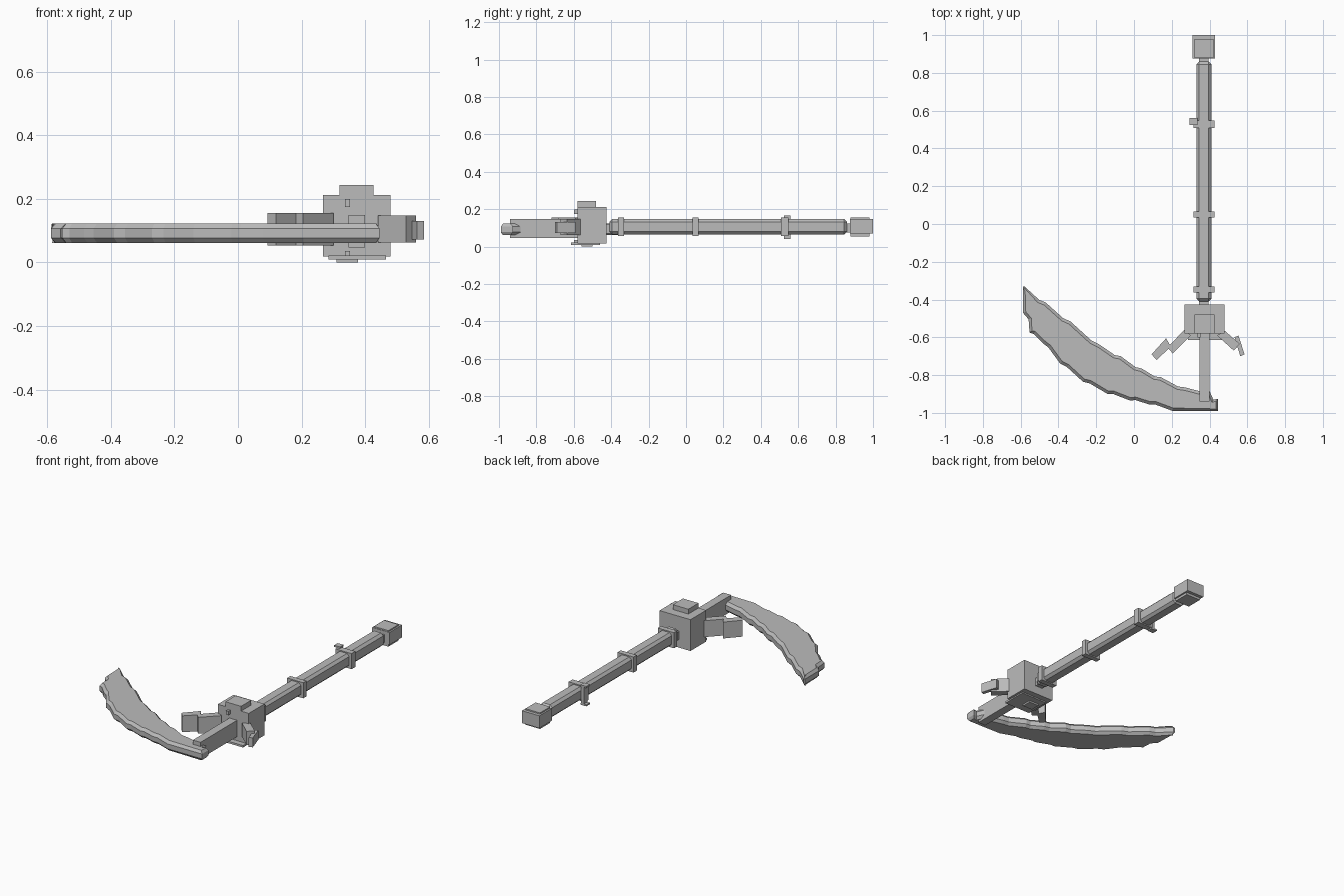
import bpy
import bmesh
from mathutils import Vector

default_cube = bpy.data.objects.get("Cube")
if default_cube:
    bpy.data.objects.remove(default_cube, do_unlink=True)

# Single flat colour
grey = bpy.data.materials.new("plain_grey")
grey.use_nodes = True
colour = (0.5, 0.5, 0.5, 1)
grey.diffuse_color = colour
grey.node_tree.nodes["Principled BSDF"].inputs["Base Color"].default_value = colour


def finish(name, bm):
    """Turn a bmesh into a flat shaded object in the scene."""
    bmesh.ops.recalc_face_normals(bm, faces=bm.faces[:])
    mesh = bpy.data.meshes.new(name)
    bm.to_mesh(mesh)
    bm.free()
    mesh.materials.append(grey)
    obj = bpy.data.objects.new(name, mesh)
    bpy.context.collection.objects.link(obj)
    return obj


def box(name, x, y, z, bevel=0):
    """Box given by its (low, high) range on each axis."""
    bm = bmesh.new()
    bmesh.ops.create_cube(bm, size=1)
    for vert in bm.verts:
        for axis, (low, high) in enumerate((x, y, z)):
            vert.co[axis] = high if vert.co[axis] > 0 else low
    if bevel:
        bmesh.ops.bevel(bm, geom=bm.edges[:], offset=bevel, segments=1,
                        profile=0.5, affect='EDGES')
    return finish(name, bm)


def prism(name, outline, z, chamfer=0):
    """Vertical extrusion of an outline, with optional chamfered caps."""
    bm = bmesh.new()
    low, high = z
    base = bm.faces.new([bm.verts.new((x, y, low)) for x, y in outline])
    extruded = bmesh.ops.extrude_face_region(bm, geom=[base], use_keep_orig=True)
    for item in extruded["geom"]:
        if isinstance(item, bmesh.types.BMVert):
            item.co.z = high
    bmesh.ops.recalc_face_normals(bm, faces=bm.faces[:])
    if chamfer:
        caps = [face for face in bm.faces if abs(face.normal.z) > 0.9]
        for cap in caps:
            bmesh.ops.inset_region(bm, faces=[cap], thickness=chamfer,
                                   depth=chamfer, use_even_offset=False)
    return finish(name, bm)


def serrate(points, depth):
    """Add a shallow notch near the end of every segment of a line."""
    line = []
    for start, end in zip(points, points[1:]):
        a, b = Vector(start), Vector(end)
        along = (b - a).normalized()
        inward = Vector((along.y, -along.x))
        line += [a, a.lerp(b, 0.75) + inward * depth]
    return line + [Vector(points[-1])]


# Shaft with its neck pieces
box("shaft", (.33, .41), (-.41, .86), (.065, .148), bevel=.015)
box("front_neck", (.345, .395), (-.43, -.39), (.07, .12))
box("back_neck", (.345, .395), (.85, .885), (.075, .125))

# Bands around the shaft
for name, middle, half in (("back_band", .528, .019),
                           ("middle_band", .05, .016),
                           ("front_band", -.347, .016)):
    box(name, (.315, .426), (middle - half, middle + half), (.058, .155))

# Hook bracket beside the back band
box("bracket_post", (.312, .33), (.525, .56), (.045, .165))
for name, low in (("bracket_foot", .042), ("bracket_cap", .156)):
    box(name, (.295, .335), (.525, .56), (low, low + .01))

# Pommel
box("pommel", (.31, .43), (.877, 1), (.07, .147))
box("pommel_plates", (.32, .42), (.88, .98), (.055, .155))

# Head block with its cap, base slab and front studs
box("head_block", (.267, .48), (-.58, -.425), (.018, .213))
box("head_cap", (.32, .427), (-.58, -.48), (.2, .243))
box("base_slab", (.285, .465), (-.615, -.46), (.01, .022))
box("base_foot", (.31, .377), (-.56, -.5), (0, .015))
for name, low in (("upper_stud", .175), ("lower_stud", .012)):
    box(name, (.337, .353), (-.6, -.57), (low, low + .024))

# Bar carrying the blade
box("blade_bar", (.347, .4), (-.94, -.57), (.047, .149))

# Cranked side arms
prism("right_arm", [(.267, -.56), (.19, -.64), (.17, -.605), (.093, -.69),
                    (.12, -.72), (.183, -.66), (.205, -.685), (.3, -.59)],
      (.053, .155))
prism("left_arm", [(.48, -.565), (.56, -.635), (.528, -.67), (.44, -.59)],
      (.063, .148))
prism("left_arm_tip", [(.532, -.6), (.553, -.59), (.585, -.69), (.563, -.7)],
      (.072, .131))

# Curved blade: notched inner and outer edges, chamfered all round
inner_edge = [(-.58, -.33), (-.468, -.415), (-.336, -.516), (-.18, -.64),
              (-.07, -.7), (.04, -.765), (.14, -.81), (.27, -.865), (.4, -.885)]
heel = [(.42, -.93), (.445, -.925), (.445, -.99)]
outer_edge = [(.205, -.99), (.08, -.955), (-.02, -.935), (-.14, -.9),
              (-.27, -.835), (-.39, -.74), (-.484, -.63), (-.553, -.575)]
tip = [(-.558, -.505), (-.588, -.47), (-.588, -.33)]
blade_outline = serrate(inner_edge, .01) + heel + serrate(outer_edge, .008) + tip
prism("blade", blade_outline, (.077, .107), chamfer=.016)
